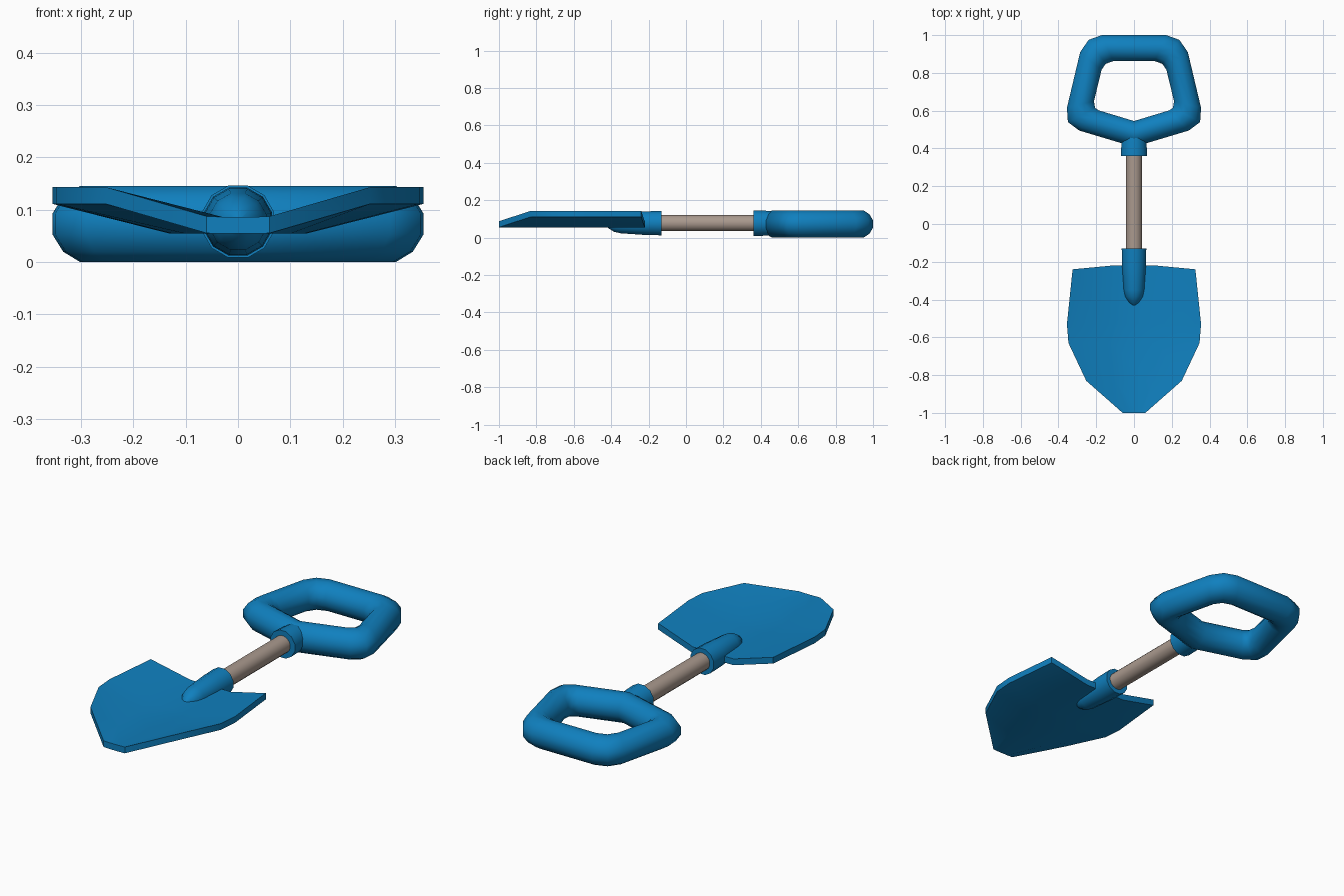
import bpy, bmesh, math

if "Cube" in bpy.data.objects:
    bpy.data.objects.remove(bpy.data.objects["Cube"])

AXIS_Z = 0.077


def material(name, rgb):
    m = bpy.data.materials.new(name)
    m.diffuse_color = (*rgb, 1)
    m.use_nodes = True
    m.node_tree.nodes["Principled BSDF"].inputs["Base Color"].default_value = m.diffuse_color
    return m


blue = material("blue plastic", (0.005, 0.216, 0.52))
wood = material("pale wood", (0.40, 0.32, 0.27))


def finish(bm, name, mat, angle=35):
    bmesh.ops.recalc_face_normals(bm, faces=bm.faces)
    me = bpy.data.meshes.new(name)
    bm.to_mesh(me)
    bm.free()
    me.materials.append(mat)
    ob = bpy.data.objects.new(name, me)
    bpy.context.collection.objects.link(ob)
    bpy.ops.object.select_all(action='DESELECT')
    ob.select_set(True)
    bpy.context.view_layer.objects.active = ob
    bpy.ops.object.shade_smooth_by_angle(angle=math.radians(angle))
    return ob


def skin(rings, closed=False):
    # join rings of points with quads, capping the ends of open runs
    bm = bmesh.new()
    vs = [[bm.verts.new(p) for p in r] for r in rings]
    n = len(vs[0])
    for i in range(len(vs) if closed else len(vs) - 1):
        a, b = vs[i], vs[(i + 1) % len(vs)]
        for k in range(n):
            bm.faces.new((a[k], a[(k + 1) % n], b[(k + 1) % n], b[k]))
    if not closed:
        bm.faces.new(vs[0])
        bm.faces.new(vs[-1])
    return bm


def circle(n):
    # polygon with flats on the sides, top and bottom, unit half-width
    s = 1 / math.cos(math.pi / n)
    return [(s * math.cos((k + .5) * math.tau / n), s * math.sin((k + .5) * math.tau / n))
            for k in range(n)]


def lathe(name, profile, mat, n=12):
    rings = [[(r * c, y, z + r * s) for c, s in circle(n)] for y, r, z in profile]
    return finish(skin(rings), name, mat)


# wooden shaft
lathe("shaft", [(-0.22, 0.043, AXIS_Z), (0.45, 0.043, AXIS_Z)], wood, 16)

# sockets holding the shaft
lathe("handle_socket", [(0.36, 0.069, AXIS_Z), (0.42, 0.067, AXIS_Z), (0.475, 0.062, AXIS_Z)], blue)
lathe("blade_socket", [(-0.13, 0.065, AXIS_Z), (-0.22, 0.063, AXIS_Z), (-0.35, 0.054, AXIS_Z),
                       (-0.385, 0.046, AXIS_Z), (-0.415, 0.027, AXIS_Z),
                       (-0.435, 0.004, AXIS_Z)], blue)

# grip loop: outer and inner outline points of the right half, then mirrored
half = [(0, .408, 0, .545), (.29, .495, .185, .601), (.35, .54, .206, .615),
        (.355, .615, .212, .65), (.285, .91, .172, .815), (.24, .975, .15, .848),
        (.17, 1, .11, .862)]
loop = half + [(-a, b, -c, d) for a, b, c, d in reversed(half[1:])]
rings = []
for ox, oy, ix, iy in loop:
    cx, cy, hx, hy = (ox + ix) / 2, (oy + iy) / 2, (ox - ix) / 2, (oy - iy) / 2
    lim = math.cos(math.pi / 12)
    rings.append([(cx + hx * c * lim if abs(c) < .9 else cx + hx * c,
                   cy + hy * c * lim if abs(c) < .9 else cy + hy * c,
                   0.0725 + 0.0725 * s) for c, s in
                  [(c / 1.0 if abs(c) < .9 else math.copysign(1, c),
                    s if abs(s) < .9 else math.copysign(1, s)) for c, s in circle(12)]])
finish(skin(rings, True), "grip_loop", blue, 50)

# dished blade: rows of (y at centre, y at rim, floor half-width, rim half-width, rim height)
rows = [(-.22, -.24, .115, .325, .127), (-.53, -.53, .13, .355, .127),
        (-.63, -.63, .125, .347, .127), (-.83, -.83, .10, .253, .127),
        (-1, -1, .03, .06, .071)]
bm = bmesh.new()
grid = []
for yc, yr, f, r, z in rows:
    grid.append([bm.verts.new(p) for p in ((-r, yr, z), (-f, yc, .07), (f, yc, .07), (r, yr, z))])
for a, b in zip(grid, grid[1:]):
    for k in range(3):
        bm.faces.new((a[k], a[k + 1], b[k + 1], b[k]))
bmesh.ops.translate(bm, verts=bm.verts, vec=(0, 0, -.016))
ext = bmesh.ops.extrude_face_region(bm, geom=bm.faces[:], use_keep_orig=True)
top = [v for v in ext["geom"] if isinstance(v, bmesh.types.BMVert)]
bmesh.ops.translate(bm, verts=top, vec=(0, 0, .032))
finish(bm, "blade", blue, 35)
